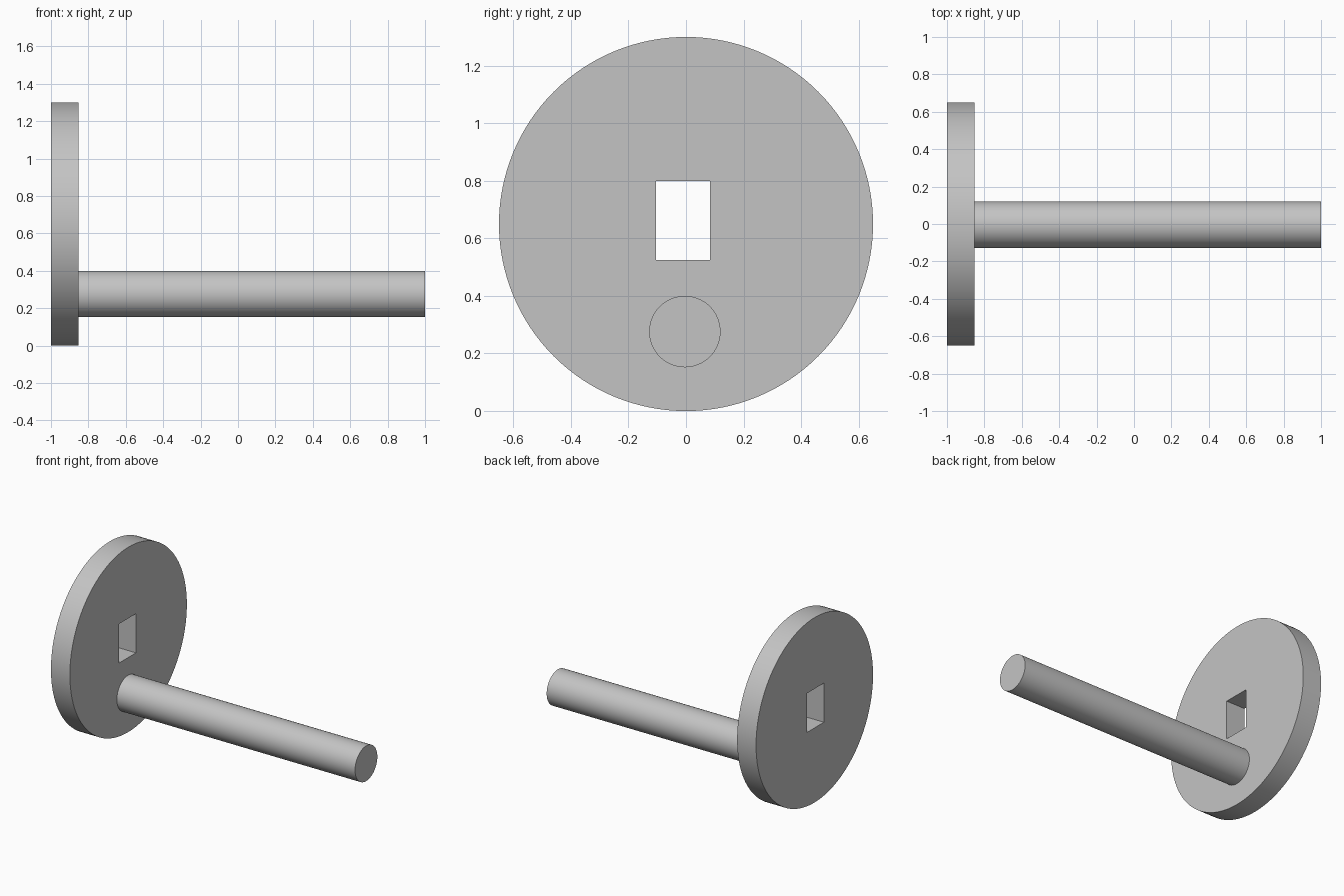
import bpy
import math

cube = bpy.data.objects.get("Cube")
if cube:
    bpy.data.objects.remove(cube, do_unlink=True)

# Single grey material
grey = bpy.data.materials.new("plain grey")
grey.use_nodes = True
colour = (0.55, 0.55, 0.55, 1)
grey.diffuse_color = colour
grey.node_tree.nodes["Principled BSDF"].inputs["Base Color"].default_value = colour


def x_cylinder(name, x0, x1, y, z, radius, sides):
    """Cylinder lying along x from x0 to x1."""
    bpy.ops.mesh.primitive_cylinder_add(
        vertices=sides, radius=radius, depth=x1 - x0,
        location=((x0 + x1) / 2, y, z), rotation=(0, math.pi / 2, 0))
    obj = bpy.context.object
    obj.name = name
    obj.data.materials.append(grey)
    return obj


def smooth(obj):
    bpy.ops.object.select_all(action="DESELECT")
    obj.select_set(True)
    bpy.context.view_layer.objects.active = obj
    bpy.ops.object.shade_smooth_by_angle(angle=math.radians(30))


# Round end disc and off-centre handle rod
disc_x = -0.853
disc = x_cylinder("disc", -1, disc_x, 0, 0.65, 0.65, 128)
rod = x_cylinder("handle_rod", disc_x, 1, -0.004, 0.276, 0.124, 64)

# Rectangular shaft hole through the disc
bpy.ops.mesh.primitive_cube_add(size=1, location=(-0.925, -0.01, 0.662))
cutter = bpy.context.object
cutter.name = "hole_cutter"
cutter.scale = (0.4, 0.188, 0.275)
cutter.data.materials.append(grey)
cutter.hide_render = True
cut = disc.modifiers.new("shaft hole", "BOOLEAN")
cut.operation = "DIFFERENCE"
cut.solver = "EXACT"
cut.object = cutter
bpy.context.view_layer.objects.active = disc
bpy.ops.object.modifier_apply(modifier=cut.name)
bpy.data.objects.remove(cutter, do_unlink=True)

for part in (disc, rod):
    smooth(part)
